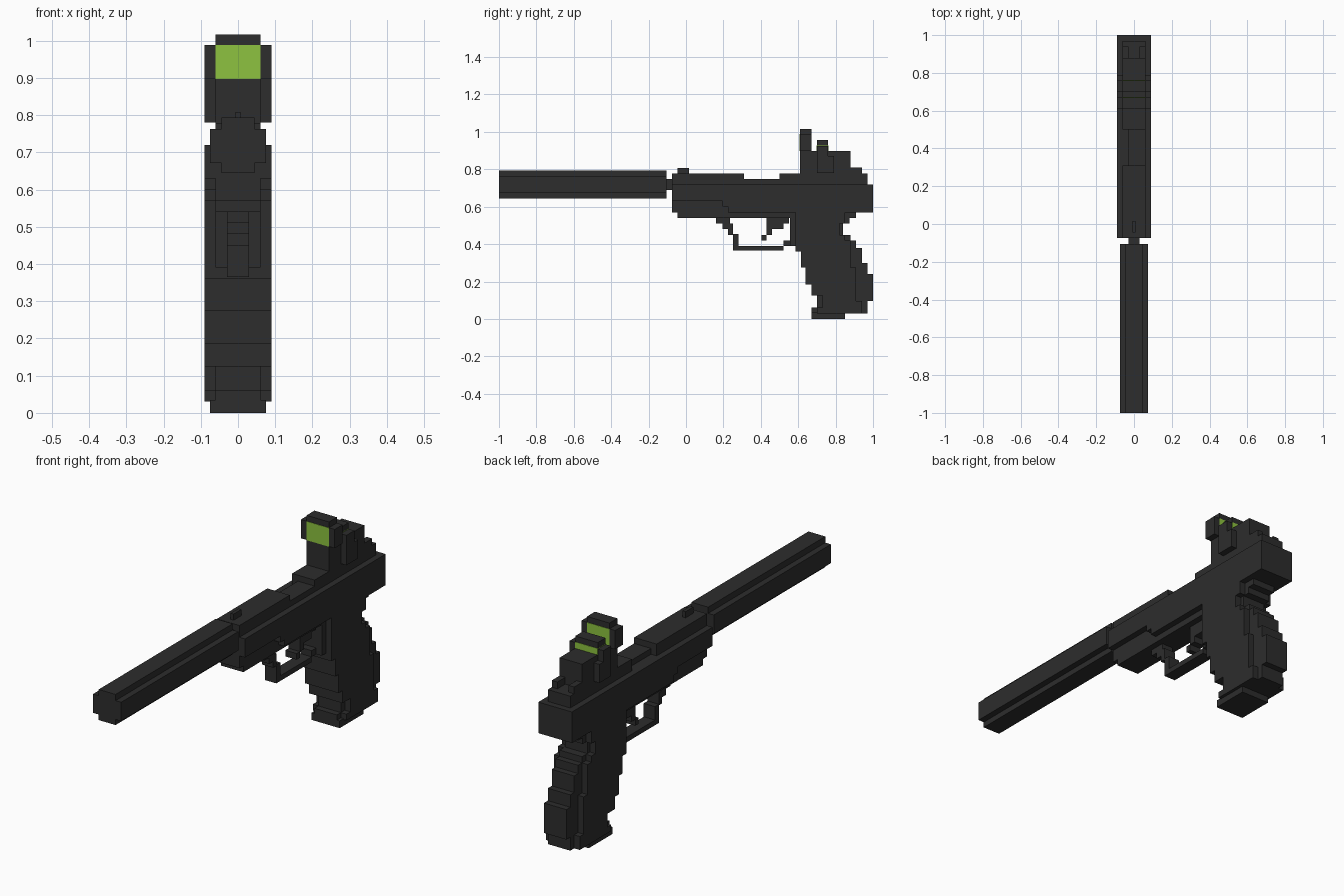
import bpy, bmesh


def material(name, rgb):
    m = bpy.data.materials.new(name)
    m.diffuse_color = (*rgb, 1)
    return m


BLACK = material("dark grey", (0.026, 0.026, 0.026))
GREEN = material("lens green", (0.266, 0.539, 0.050))


def prism(name, outline, x0, x1, mat=BLACK):
    """Extrude a (y, z) outline from x0 to x1."""
    bm = bmesh.new()
    face = bm.faces.new([bm.verts.new((x0, y, z)) for y, z in outline])
    ext = bmesh.ops.extrude_face_region(bm, geom=[face])["geom"]
    bmesh.ops.translate(bm, vec=(x1 - x0, 0, 0),
                        verts=[v for v in ext if isinstance(v, bmesh.types.BMVert)])
    bmesh.ops.recalc_face_normals(bm, faces=bm.faces)
    mesh = bpy.data.meshes.new(name)
    bm.to_mesh(mesh)
    bm.free()
    mesh.materials.append(mat)
    ob = bpy.data.objects.new(name, mesh)
    bpy.context.collection.objects.link(ob)
    return ob


def box(name, half, y0, y1, z0, z1, mat=BLACK):
    return prism(name, [(y0, z0), (y1, z0), (y1, z1), (y0, z1)], -half, half, mat)


def stepped(name, half, rows, top):
    """Stair-edged slab; rows are (z_bottom, y_front, y_back), going up."""
    tops = [r[0] for r in rows[1:]] + [top]
    front, back = [], []
    for (z, yf, yb), zt in zip(rows, tops):
        for side, y in ((front, yf), (back, yb)):
            if len(side) > 1 and side[-1][0] == y:
                side[-1] = (y, zt)
            else:
                side += [(y, z), (y, zt)]
    return prism(name, back + front[::-1], -half, half)


# Suppressor with notched corners, and its thread
box("suppressor_core", 0.045, -1, -0.105, 0.645, 0.793)
box("suppressor_sides", 0.075, -1, -0.105, 0.672, 0.763)
box("barrel_thread", 0.03, -0.105, -0.07, 0.69, 0.748)

# Slide: wide body with stepped underside, narrow top with a dip
prism("slide_body", [(-0.075, 0.63), (0.195, 0.63), (0.195, 0.60), (0.225, 0.60),
                     (0.225, 0.57), (1, 0.57), (1, 0.72), (-0.075, 0.72)], -0.09, 0.09)
box("slide_top_front", 0.06, -0.075, 0.31, 0.72, 0.777)
prism("ejection_port", [(0.31, 0.72), (0.50, 0.72), (0.50, 0.748), (0.31, 0.748)], -0.03, 0.06)
box("slide_top_rear", 0.06, 0.50, 0.97, 0.72, 0.777)
box("front_sight", 0.008, -0.045, 0.015, 0.777, 0.807)
for side, x in (("left", -0.06), ("right", 0.03)):
    prism("rear_sight_" + side, [(0.88, 0.777), (0.94, 0.777), (0.94, 0.81), (0.88, 0.81)],
          x, x + 0.03)

# Underside of the frame, stepping down to the trigger guard
prism("frame_rail", [(-0.075, 0.57), (-0.045, 0.57), (-0.045, 0.54), (0.16, 0.54),
                     (0.60, 0.54), (0.60, 0.63), (-0.075, 0.63)], -0.06, 0.06)
prism("guard_root", [(0.16, 0.51), (0.195, 0.51), (0.195, 0.48), (0.225, 0.48),
                     (0.225, 0.45), (0.25, 0.45), (0.25, 0.51), (0.235, 0.51),
                     (0.235, 0.54), (0.16, 0.54)], -0.03, 0.03)
prism("trigger_guard", [(0.25, 0.365), (0.52, 0.365), (0.52, 0.39), (0.59, 0.39),
                        (0.59, 0.42), (0.52, 0.42), (0.52, 0.39), (0.28, 0.39),
                        (0.28, 0.455), (0.25, 0.455)], -0.03, 0.03)
prism("trigger", [(0.405, 0.42), (0.43, 0.42), (0.43, 0.45), (0.46, 0.45), (0.46, 0.48),
                  (0.52, 0.48), (0.52, 0.51), (0.55, 0.51), (0.55, 0.54), (0.43, 0.54),
                  (0.43, 0.45), (0.405, 0.45)], -0.03, 0.03)
box("grip_front_strap", 0.06, 0.555, 0.60, 0.39, 0.57)

# Grip: narrow core reaching further back, wide side panels
stepped("grip_core", 0.06, [
    (0.03, 0.67, 0.97), (0.06, 0.70, 0.97), (0.095, 0.70, 1.0), (0.125, 0.67, 1.0),
    (0.185, 0.64, 1.0), (0.24, 0.64, 0.97), (0.275, 0.615, 0.97), (0.30, 0.615, 0.94),
    (0.36, 0.585, 0.94), (0.38, 0.585, 0.91), (0.42, 0.585, 0.88), (0.45, 0.585, 0.84),
    (0.51, 0.585, 0.875), (0.54, 0.585, 0.91)], 0.57)
stepped("grip_panels", 0.09, [
    (0.03, 0.70, 0.94), (0.06, 0.73, 0.94), (0.095, 0.73, 0.91), (0.125, 0.67, 0.91),
    (0.185, 0.64, 0.91), (0.275, 0.615, 0.88), (0.36, 0.585, 0.88), (0.42, 0.585, 0.85),
    (0.45, 0.585, 0.82), (0.51, 0.585, 0.85)], 0.57)
box("grip_base", 0.075, 0.67, 0.85, 0, 0.035)

# Reflex sight: body, two framed windows and side housings
box("sight_body", 0.06, 0.61, 0.88, 0.777, 0.897)
prism("sight_side_housings", [(0.70, 0.78), (0.79, 0.78), (0.79, 0.87), (0.76, 0.87),
                              (0.76, 0.925), (0.70, 0.925)], -0.09, 0.09)
for name, y0, y1, z1 in (("front", 0.61, 0.67, 0.988), ("rear", 0.70, 0.76, 0.928)):
    box(name + "_window_lens", 0.06, y0 - 0.002, y1 + 0.002, 0.897, z1, GREEN)
    box(name + "_window_cap", 0.06, y0, y1, z1, z1 + 0.028)
for side, x in (("left", -0.09), ("right", 0.06)):
    prism("front_window_post_" + side,
          [(0.61, 0.897), (0.67, 0.897), (0.67, 0.988), (0.61, 0.988)], x, x + 0.03)
